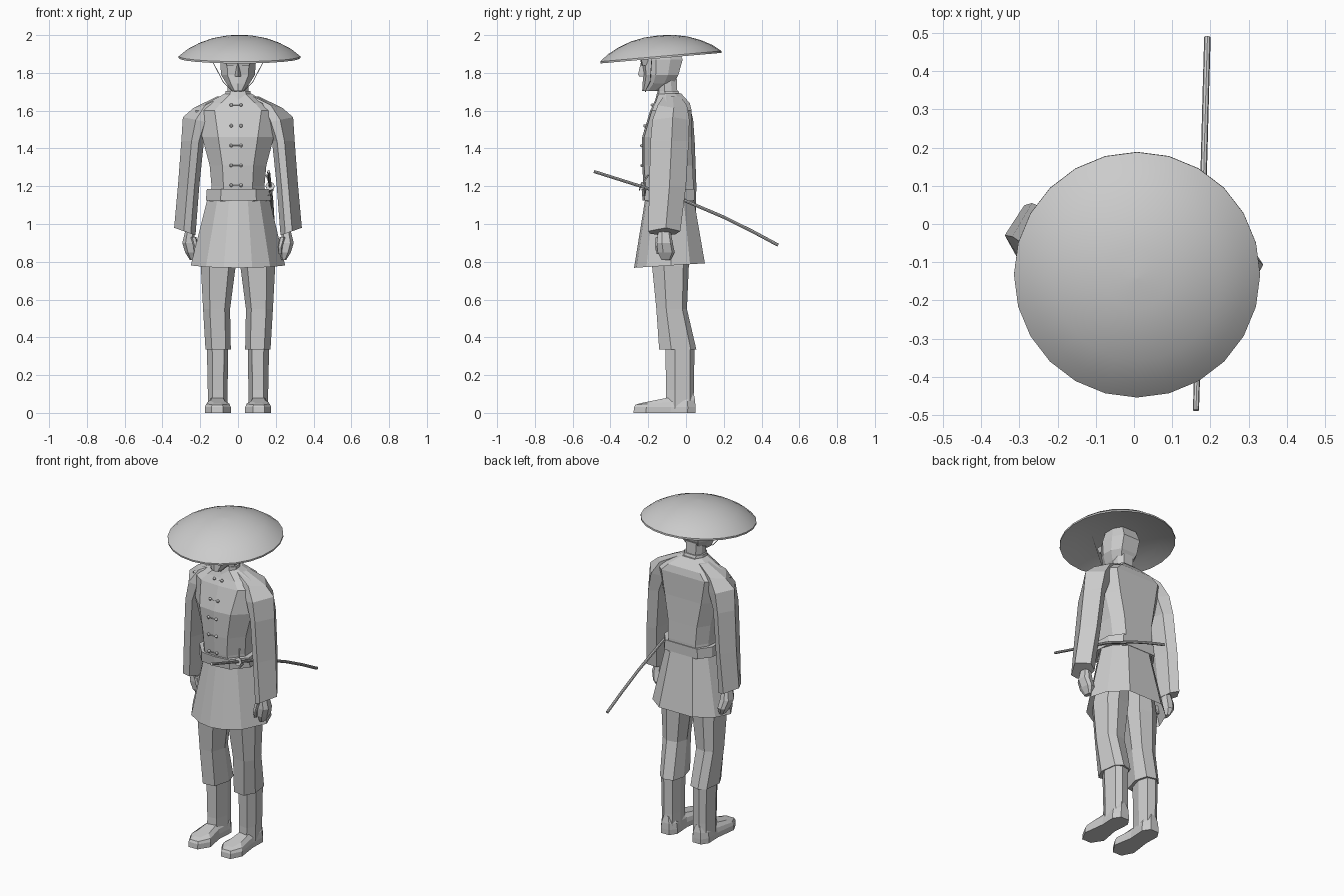
import bpy, bmesh, math
from mathutils import Vector, Matrix

cube = bpy.data.objects.get("Cube")
if cube:
    bpy.data.objects.remove(cube, do_unlink=True)

GREY = (0.6, 0.6, 0.6, 1)
mat = bpy.data.materials.new("plain grey")
mat.use_nodes = True
mat.diffuse_color = GREY
mat.node_tree.nodes["Principled BSDF"].inputs["Base Color"].default_value = GREY


def finish(name, bm, smooth=False):
    bmesh.ops.recalc_face_normals(bm, faces=bm.faces)
    me = bpy.data.meshes.new(name)
    bm.to_mesh(me)
    bm.free()
    me.materials.append(mat)
    ob = bpy.data.objects.new(name, me)
    bpy.context.collection.objects.link(ob)
    if smooth:
        bpy.ops.object.select_all(action='DESELECT')
        ob.select_set(True)
        bpy.context.view_layer.objects.active = ob
        bpy.ops.object.shade_smooth_by_angle(angle=math.radians(40))


def bridge(bm, rings, caps=True):
    n = len(rings[0])
    for a, b in zip(rings, rings[1:]):
        for i in range(n):
            j = (i + 1) % n
            bm.faces.new((a[i], a[j], b[j], b[i]))
    if caps:
        bm.faces.new(rings[0])
        bm.faces.new(rings[-1])


def loft(name, section, rows, side=1, caps=True, warp=None):
    """Each row: height, x range, y range, optional slope of the ring in x and y."""
    bm = bmesh.new()
    rings = []
    for z, x0, x1, y0, y1, *slope in rows:
        sx, sy = slope or (0, 0)
        ring = []
        for u, v in section:
            p = Vector(((x0 + x1) / 2 + u * (x1 - x0) / 2,
                        (y0 + y1) / 2 + v * (y1 - y0) / 2, z + sx * u + sy * v))
            if warp:
                p = warp(p)
            p.x *= side
            ring.append(bm.verts.new(p))
        rings.append(ring)
    bridge(bm, rings, caps)
    finish(name, bm)


def tube(name, points, radius, sides=8):
    pts = [Vector(p) for p in points]
    bm = bmesh.new()
    rings = []
    for i, p in enumerate(pts):
        d = pts[min(i + 1, len(pts) - 1)] - pts[max(i - 1, 0)]
        q = d.to_track_quat('Z', 'Y')
        rings.append([bm.verts.new(p + q @ Vector((radius * math.cos(t), radius * math.sin(t), 0)))
                      for t in (math.tau * k / sides for k in range(sides))])
    bridge(bm, rings)
    finish(name, bm)


def mirrored(half):
    return half + [(-u, v) for u, v in reversed(half) if u]


# Cross-sections, unit sized, starting at the front centre
BODY = mirrored([(0, -1), (.55, -.92), (1, -.3), (.95, .5), (.65, 1)])
SKIRT = mirrored([(0, -1), (.3, -.93), (.68, -.65), (1, .05), (.85, .58), (.45, 1)])
HEAD = mirrored([(0, -1), (.62, -.85), (1, -.3), (.95, .4), (.6, 1)])
LIMB = [(.5, -1), (1, -.35), (.8, .7), (.2, 1), (-.7, .85), (-1, .1), (-.6, -.9)]
SLEEVE = [(.1, -1), (1, .1), (.1, 1), (-.75, .7), (-1, -.2), (-.55, -.9)]
FOOT = [(-.4, -1), (.5, -1), (1, -.6), (.75, .2), (.8, .75), (.4, 1),
        (-.4, 1), (-.8, .75), (-.7, .1), (-1, -.6)]
WEDGE = [(0, -1), (1, 1), (-1, 1)]

# Coat
loft("coat_body", BODY, [
    (1.12, -.15, .15, -.215, .04), (1.2, -.14, .14, -.225, .04),
    (1.31, -.15, .15, -.232, .035), (1.46, -.19, .19, -.232, .03),
    (1.6, -.225, .225, -.19, .03), (1.64, -.165, .165, -.17, .02),
    (1.69, -.07, .07, -.15, -.025)])
loft("collar", HEAD, [(1.65, -.072, .072, -.165, -.02), (1.705, -.065, .065, -.15, -.04)])
loft("belt", BODY, [(1.125, -.17, .175, -.23, .045), (1.185, -.165, .17, -.235, .045)])
loft("coat_skirt", SKIRT, [
    (1.14, -.16, .165, -.215, .04), (.78, -.25, .25, -.275, .1, 0, .012)], caps=False)


def swing_back(p):
    p.y += .015 + .065 * max(0, 1.6 - p.z) / .65
    return p


# Arms, legs and feet on both sides
for label, s in (("left", 1), ("right", -1)):
    warp = swing_back if s < 0 else None
    loft(label + "_sleeve", SLEEVE, [
        (1.675, .05, .11, -.12, -.03), (1.63, .1, .235, -.15, .005, -.015, 0),
        (1.55, .14, .292, -.178, .018, .015, 0), (1.44, .18, .3, -.188, .015),
        (1.2, .205, .318, -.195, 0), (.96, .225, .338, -.2, -.03, .02, 0)],
        s, warp=warp)
    loft(label + "_hand", LIMB, [
        (.98, .235, .275, -.145, -.085), (.9, .225, .295, -.155, -.07),
        (.85, .22, .28, -.15, -.06), (.81, .23, .255, -.13, -.08)], s, warp=warp)
    loft(label + "_thumb", LIMB, [
        (.93, .22, .25, -.16, -.125), (.88, .21, .235, -.165, -.135),
        (.84, .215, .23, -.155, -.14)], s, warp=warp)
    loft(label + "_trouser_leg", LIMB, [
        (1, .01, .15, -.17, .02), (.78, .012, .197, -.18, .015),
        (.55, .042, .185, -.157, .005), (.335, .038, .172, -.142, .055)], s)
    loft(label + "_boot_shaft", LIMB, [
        (.36, .052, .165, -.11, .045), (.12, .055, .16, -.105, .042),
        (.02, .055, .16, -.11, .045)], s)
    loft(label + "_boot_foot", FOOT, [
        (0, .038, .176, -.278, .05), (.03, .038, .176, -.275, .05),
        (.055, .045, .168, -.268, .048, 0, .012),
        (.08, .07, .145, -.235, .04, 0, .027)], s)
    # Chin strap
    tube(label + "_chin_strap", [(s * .15, -.18, 1.89), (s * .08, -.19, 1.755),
                                 (s * .03, -.215, 1.703), (0, -.215, 1.7)], .002, 4)

# Head
loft("neck", HEAD, [(1.68, -.055, .055, -.15, -.045), (1.79, -.055, .055, -.15, -.05)])
loft("head", HEAD, [
    (1.705, -.03, .03, -.232, -.14), (1.745, -.062, .062, -.23, -.065),
    (1.79, -.09, .09, -.225, -.04), (1.87, -.094, .094, -.234, -.018),
    (1.93, -.08, .08, -.21, -.04)])
loft("nose", WEDGE, [
    (1.782, -.02, .02, -.248, -.215), (1.792, -.018, .018, -.254, -.215),
    (1.86, -.008, .008, -.238, -.215)])
loft("brow", [(-1, -.7), (0, -1), (1, -.7), (1, 1), (-1, 1)], [
    (1.84, -.06, .06, -.235, -.2), (1.87, -.07, .07, -.243, -.2)])

# Wide domed hat with a shallow underside, spun from its profile and tipped forward
SEGMENTS = 24
profile = [(.004, .111), (.08, .106), (.15, .092), (.22, .066), (.28, .034), (.322, 0),
           (.322, -.01), (.24, .016), (.12, .036), (.004, .042)]
bm = bmesh.new()
rings = [[bm.verts.new((r * math.cos(math.tau * k / SEGMENTS), r * math.sin(math.tau * k / SEGMENTS), z))
          for k in range(SEGMENTS)] for r, z in profile]
bridge(bm, rings)
bm.transform(Matrix.Translation((.008, -.133, 1.888)) @ Matrix.Rotation(math.radians(5), 4, 'X'))
finish("hat", bm, smooth=True)

# Paired buttons joined by cords
for i, (z, y) in enumerate([(1.63, -.178), (1.52, -.217), (1.415, -.234), (1.31, -.233), (1.205, -.228)]):
    ends = [Vector((x, y, z)) for x in (-.036, .016)]
    tube(f"button_cord_{i + 1}", ends, .002, 4)
    for side, end in zip(("right", "left"), ends):
        bm = bmesh.new()
        bmesh.ops.create_uvsphere(bm, u_segments=8, v_segments=6, radius=.009,
                                  matrix=Matrix.Translation(end))
        finish(f"{side}_button_{i + 1}", bm, smooth=True)

# Sword worn through the belt on the left hip
grip_end, guard, hip = Vector((.162, -.487, 1.278)), Vector((.17, -.24, 1.2)), Vector((.178, -.02, 1.13))
axis = (guard - grip_end).normalized()
tube("sword_grip", [grip_end, guard], .008)
tube("sword_guard", [guard - axis * .003, guard + axis * .003], .024, 8)
tube("scabbard", [guard, hip, (.184, .2, 1.036), (.188, .35, .962), (.192, .488, .888)], .0085)
tube("scabbard_cord", [(.15, -.2, 1.26), (.165, -.225, 1.22), (.185, -.215, 1.18), (.16, -.22, 1.15)], .005, 5)
